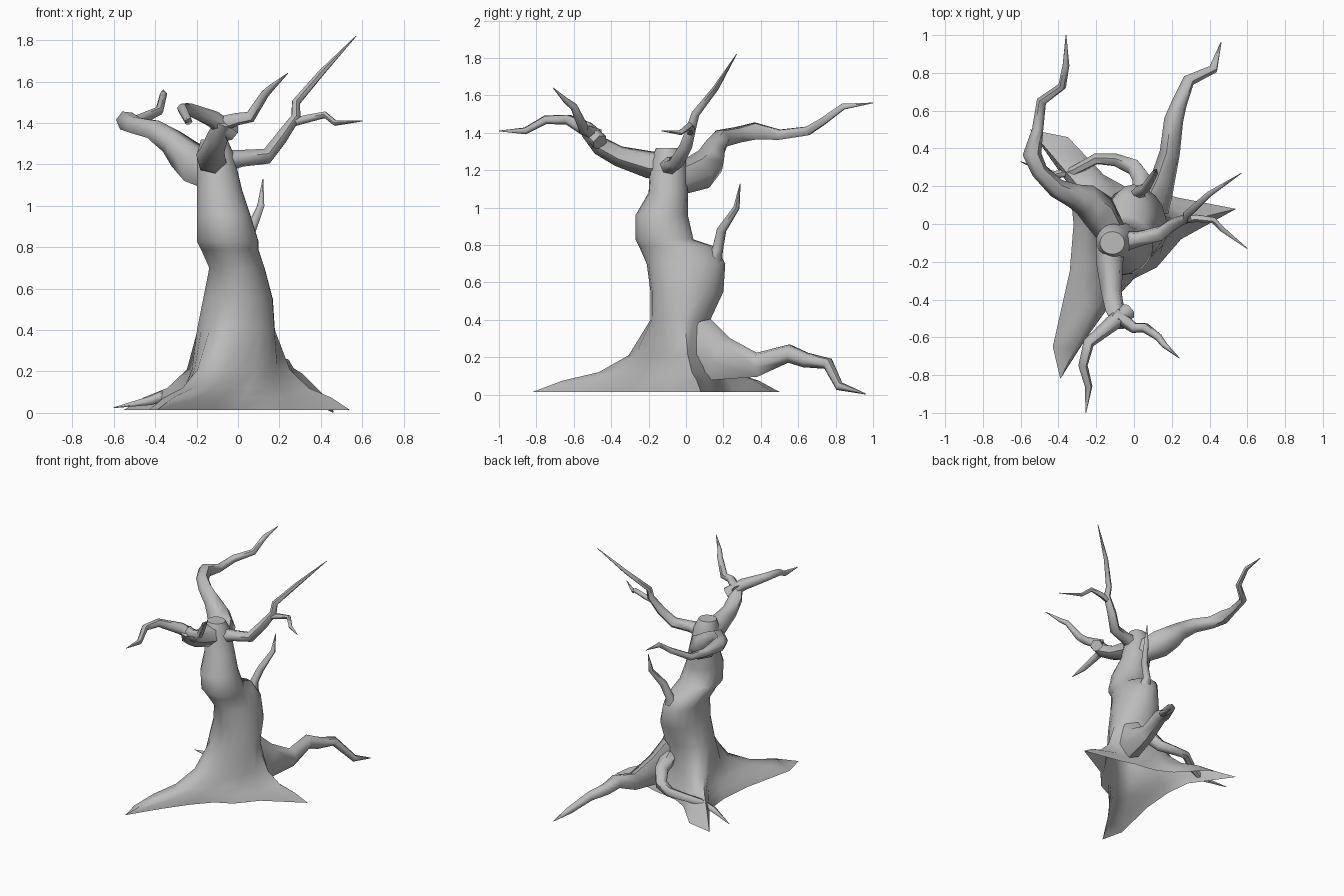
import bpy, bmesh, math
from mathutils import Vector

cube = bpy.data.objects.get("Cube")
if cube:
    bpy.data.objects.remove(cube, do_unlink=True)

bark = bpy.data.materials.new("grey bark")
bark.use_nodes = True
GREY = (0.5, 0.5, 0.5, 1)
bark.diffuse_color = GREY
bark.node_tree.nodes["Principled BSDF"].inputs["Base Color"].default_value = GREY


def skin(name, rings, cap_start=False):
    """Bridge a stack of equal rings into one object."""
    bm = bmesh.new()
    loops = [[bm.verts.new(p) for p in ring] for ring in rings]
    n = len(loops[0])
    for a, b in zip(loops, loops[1:]):
        for i in range(n):
            j = (i + 1) % n
            bm.faces.new((a[i], a[j], b[j], b[i]))
    if cap_start:
        bm.faces.new(loops[0][::-1])
    bm.faces.new(loops[-1])
    bmesh.ops.recalc_face_normals(bm, faces=bm.faces)
    mesh = bpy.data.meshes.new(name)
    bm.to_mesh(mesh)
    bm.free()
    mesh.materials.append(bark)
    obj = bpy.data.objects.new(name, mesh)
    bpy.context.collection.objects.link(obj)
    bpy.ops.object.select_all(action="DESELECT")
    obj.select_set(True)
    bpy.context.view_layer.objects.active = obj
    bpy.ops.object.shade_smooth_by_angle(angle=math.radians(60))


def limb(name, path, sides=6):
    """Tapered crooked tube; points are x, y, z, radius and an optional x flattening."""
    pts = [Vector(p[:3]) for p in path]
    rings, side = [], None
    for k, p in enumerate(pts):
        before = (p - pts[k - 1]).normalized() if k else Vector()
        after = (pts[k + 1] - p).normalized() if k < len(pts) - 1 else Vector()
        t = (before + after).normalized()
        side = t.orthogonal() if side is None else side - t * side.dot(t)
        side.normalize()
        up = t.cross(side)
        flat = path[k][4] if len(path[k]) > 4 else 1
        ring = []
        for i in range(sides):
            a = math.tau * i / sides
            offset = path[k][3] * (side * math.cos(a) + up * math.sin(a))
            offset.x *= flat
            ring.append(p + offset)
        rings.append(ring)
    skin(name, rings, cap_start=True)


# Trunk: flared root outline rising into bent oval rings
outline = [(.54, .08), (.23, .14), (.13, .17), (.05, .18), (-.05, .2), (-.16, .26),
           (-.35, .46), (-.55, .5), (-.34, .2), (-.32, 0), (-.34, -.25), (-.43, -.65),
           (-.39, -.82), (-.25, -.6), (-.12, -.42), (0, -.29), (.12, -.23), (.25, -.08)]


def oval(z, x0, x1, y0, y1):
    ring = []
    for i in range(len(outline)):
        a = math.radians(8) + math.tau * i / len(outline)
        ring.append(Vector(((x0 + x1) / 2 + (x1 - x0) / 2 * math.cos(a),
                            (y0 + y1) / 2 + (y1 - y0) / 2 * math.sin(a), z)))
    return ring


ovals = [oval(*r) for r in (
    (.4, -.2, .18, -.19, .13), (.55, -.17, .17, -.19, .2), (.7, -.14, .13, -.21, .21),
    (.79, -.18, .1, -.25, .16), (.83, -.2, .1, -.27, .04), (.96, -.2, .06, -.27, .01),
    (1.08, -.2, .02, -.2, .01), (1.25, -.2, -.02, -.19, 0), (1.32, -.18, -.05, -.16, -.04))]
flare = []
for t, z in ((1, .015), (.75, .075), (.45, .12), (.2, .21)):
    ring = [v.lerp(Vector((x, y, 0)), t) for v, (x, y) in zip(ovals[0], outline)]
    flare.append([Vector((v.x, v.y, z)) for v in ring])
skin("trunk", flare + ovals)

# Upper branches
limb("back_branch", [
    (-.11, -.06, 1.14, .08), (-.19, .07, 1.19, .1), (-.26, .13, 1.25, .085), (-.32, .15, 1.31, .065),
    (-.41, .19, 1.37, .052), (-.5, .28, 1.39, .045), (-.54, .37, 1.41, .05), (-.51, .5, 1.39, .03),
    (-.49, .65, 1.41, .027), (-.38, .73, 1.46, .022), (-.36, .84, 1.54, .018), (-.36, 1, 1.56, .002)])
limb("front_branch", [
    (-.12, -.06, 1.22, .08), (-.13, -.2, 1.23, .075), (-.12, -.36, 1.275, .057),
    (-.1, -.46, 1.33, .052), (-.07, -.53, 1.41, .04)])
limb("front_branch_long_fork", [
    (-.03, -.46, 1.35, .045), (-.12, -.53, 1.42, .042), (-.24, -.63, 1.47, .03),
    (-.27, -.75, 1.47, .025), (-.24, -.86, 1.41, .02), (-.255, -1, 1.41, .002)])
limb("front_branch_short_fork", [
    (-.1, -.48, 1.39, .04), (0, -.55, 1.42, .03), (.06, -.55, 1.43, .028),
    (.13, -.6, 1.54, .02), (.16, -.64, 1.57, .016), (.24, -.71, 1.64, .002)])
limb("left_branch", [
    (-.1, -.1, 1.21, .065), (.02, -.08, 1.23, .042), (.14, -.05, 1.24, .04), (.21, 0, 1.33, .034),
    (.28, .03, 1.43, .025), (.28, .05, 1.5, .022), (.4, .16, 1.64, .016), (.57, .27, 1.82, .002)])
limb("left_branch_fork", [
    (.25, .02, 1.4, .022), (.33, .03, 1.42, .02), (.42, .02, 1.44, .017),
    (.47, -.03, 1.4, .014), (.6, -.13, 1.41, .002)])
limb("trunk_twig", [
    (.02, .12, .64, .07), (.02, .17, .78, .03), (.06, .19, .88, .027),
    (.11, .27, 1, .018), (.12, .29, 1.13, .002)])

# Raised roots at the back
limb("back_root", [
    (.09, .04, .28, .16, .5), (.14, .18, .19, .13, .5), (.19, .38, .16, .068, .8),
    (.21, .55, .22, .052), (.24, .64, .185, .042), (.29, .76, .165, .033),
    (.42, .82, .045, .025), (.46, .96, .004, .003)])
limb("side_root", [
    (.06, .12, .29, .06), (.04, .24, .24, .052), (0, .3, .16, .045), (-.1, .34, .14, .036),
    (-.2, .345, .14, .031), (-.32, .28, .1, .026), (-.42, .26, .06, .022), (-.6, .33, .025, .002)])
